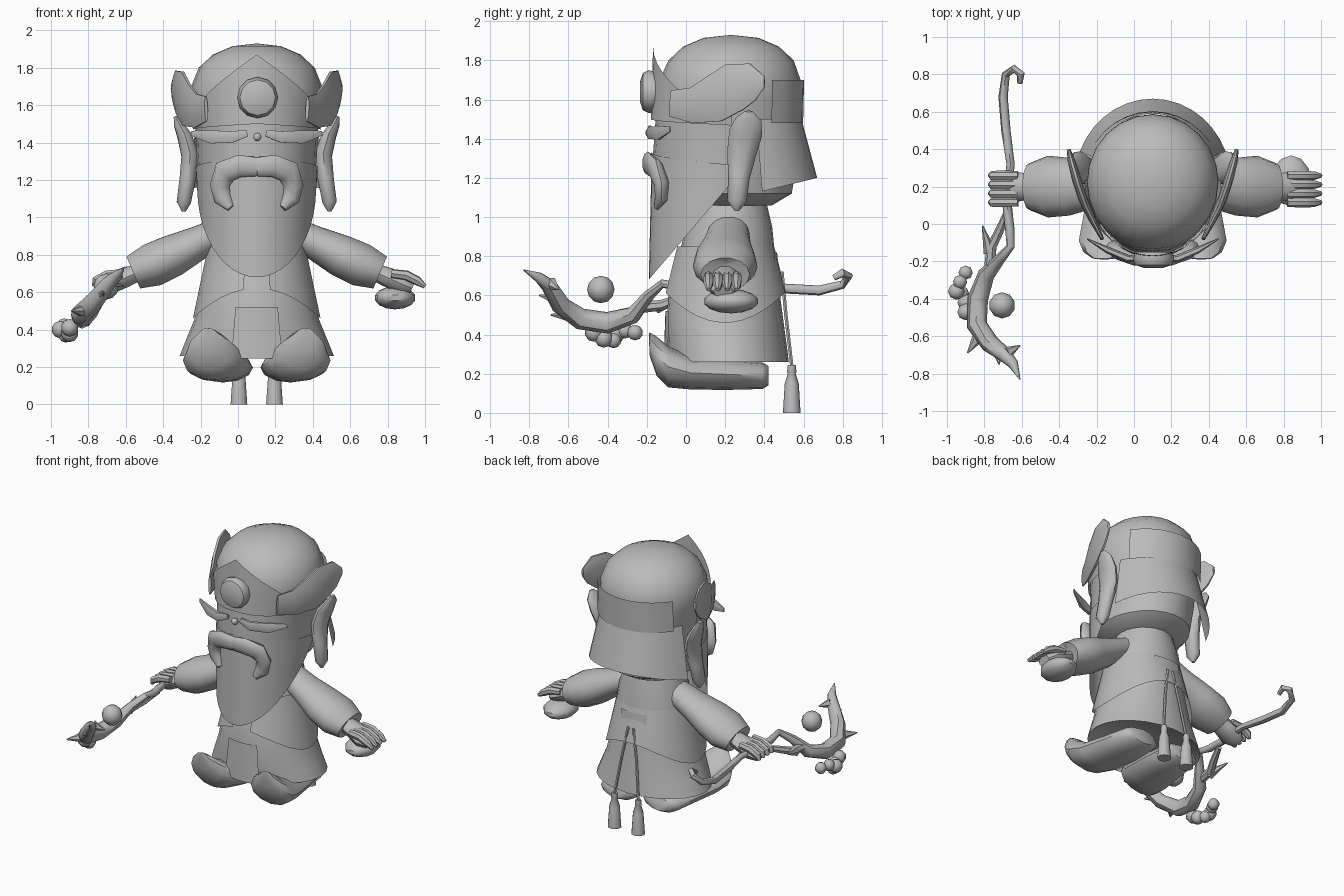
import bpy, bmesh, math
from mathutils import Vector

CX = 0.1  # the figure's symmetry plane
mat = bpy.data.materials.new("plain_grey")
mat.diffuse_color = (0.5, 0.5, 0.5, 1)


def finish(name, rings, wrap=True, caps=True):
    """Skin a list of point rings into one object."""
    bm = bmesh.new()
    vs = [[bm.verts.new(p) for p in r] for r in rings]
    n = len(vs[0])
    for a, b in zip(vs, vs[1:]):
        for i in range(n if wrap else n - 1):
            j = (i + 1) % n
            bm.faces.new((a[i], a[j], b[j], b[i]))
    if wrap and caps:
        bm.faces.new(vs[0])
        bm.faces.new(vs[-1])
    bmesh.ops.remove_doubles(bm, verts=bm.verts, dist=0.0005)
    bmesh.ops.recalc_face_normals(bm, faces=bm.faces)
    me = bpy.data.meshes.new(name)
    bm.to_mesh(me)
    bm.free()
    me.materials.append(mat)
    ob = bpy.data.objects.new(name, me)
    bpy.context.collection.objects.link(ob)
    return ob


def loft(name, keys, n=20, cx=CX):
    """Stacked ellipses: (z, x radius, y centre, y radius)."""
    return finish(name, [[(cx + rx * math.sin(2 * math.pi * i / n),
                           cy - ry * math.cos(2 * math.pi * i / n), z)
                          for i in range(n)] for z, rx, cy, ry in keys])


def tube(name, keys, up=(0, 0, 1), n=10, fixed=False):
    """Sweep an ellipse: (x, y, z, side radius[, up radius])."""
    pts = [Vector(k[:3]) for k in keys]
    rings = []
    for i, k in enumerate(keys):
        t = (pts[min(i + 1, len(pts) - 1)] - pts[max(i - 1, 0)]).normalized()
        s = Vector((1, 0, 0)) if fixed else t.cross(Vector(up)).normalized()
        u = Vector((0, 0, 1)) if fixed else s.cross(t)
        rings.append([pts[i] + s * k[3] * math.cos(2 * math.pi * j / n)
                      + u * k[-1] * math.sin(2 * math.pi * j / n) for j in range(n)])
    return finish(name, rings)


def shell(name, a0, a1, top, bot, rx, ry, cy=0.22, nu=20, nv=5):
    """Curved sheet round the figure; angle 0 is the front, in degrees."""
    rings = []
    for j in range(nv + 1):
        t = j / nv
        row = []
        for i in range(nu + 1):
            a = math.radians(a0 + (a1 - a0) * i / nu)
            z = top(a) * (1 - t) + bot(a) * t
            row.append((CX + (rx[0] * (1 - t) + rx[1] * t) * math.sin(a),
                        cy - (ry[0] * (1 - t) + ry[1] * t) * math.cos(a), z))
        rings.append(row)
    return finish(name, rings, wrap=False)


def ball(name, c, r, n=10):
    r = r if isinstance(r, tuple) else (r, r, r)
    m = n // 2 + 1
    return loft(name, [(c[2] - r[2] * math.cos(math.pi * i / m),
                        r[0] * math.sin(math.pi * i / m), c[1],
                        r[1] * math.sin(math.pi * i / m)) for i in range(m + 1)], n, c[0])


def sided(keys, s):
    return [(CX + s * k[0],) + tuple(k[1:]) for k in keys]


# head with domed cap
loft("head", [(1.93, 0, .23, 0), (1.915, .13, .23, .14), (1.87, .235, .23, .245),
              (1.8, .31, .23, .32), (1.7, .35, .225, .36), (1.6, .352, .22, .368),
              (1.5, .33, .215, .37), (1.3, .32, .2, .37), (1.12, .3, .19, .35),
              (1.06, .22, .2, .24), (1.05, 0, .2, 0)], 24)
# cap front, peaked above the forehead, and the band at the back
shell("crown_front", -92, 92, lambda a: max(1.87 - .26 * abs(a), 1.6),
      lambda a: 1.5 - .02 * abs(a), (.365, .34), (.388, .4))
shell("back_band", 125, 235, lambda a: 1.7, lambda a: 1.48,
      (.372, .372), (.383, .378), nu=10, nv=1)
shell("neck_drape", 112, 248, lambda a: 1.5, lambda a: 1.2 - .11 * (1 + math.cos(a)) ** 1.0,
      (.345, .42), (.37, .45), nu=14)
# beard and brow gem
shell("beard", -97, 97, lambda a: 1.33 - .04 * abs(a),
      lambda a: .68 + .48 * (1 - math.cos(a)), (.328, .318), (.395, .41), nu=24)
tube("forehead_disc", [(.105, -.15, 1.64, .1), (.105, -.19, 1.64, .11),
                       (.105, -.22, 1.64, .095), (.105, -.235, 1.64, .05)], n=12)
ball("brow_gem", (.103, -.185, 1.43), .023)

# robe, overcoat and front panel
loft("robe", [(1.12, .17, .22, .18), (.95, .235, .22, .22), (.75, .27, .205, .255),
              (.6, .3, .195, .285), (.45, .335, .2, .3), (.34, .38, .21, .305),
              (.26, .412, .22, .305), (.28, .38, .22, .28), (.32, 0, .22, 0)], 24)
shell("overcoat", 12, 348, lambda a: .85, lambda a: .46 + .16 * math.cos(a) ** 2,
      (.26, .342), (.25, .31), cy=.2, nu=32)
shell("front_panel", -20, 20, lambda a: .52, lambda a: .245,
      (.33, .4), (.315, .325), cy=.21, nu=6, nv=3)
shell("back_knot", 160, 200, lambda a: .82, lambda a: .63,
      (.3, .3), (.265, .285), cy=.2, nu=4, nv=2)

for s, tag in ((1, "right"), (-1, "left")):
    # long ears
    tube(tag + "_ear", sided([
        (.39, .26, 1.03, .01, .01), (.39, .26, 1.08, .05, .04), (.37, .27, 1.2, .055, .045),
        (.355, .285, 1.33, .075, .05), (.385, .305, 1.43, .085, .04),
        (.42, .32, 1.5, .065, .025), (.435, .32, 1.54, .02, .01)], s), up=(1, 0, 0))
    # upswept cap wings
    tube(tag + "_cap_wing", sided([
        (.27, -.08, 1.58, .01, .07), (.325, .03, 1.57, .02, .095), (.375, .14, 1.6, .025, .125),
        (.41, .25, 1.665, .025, .13), (.435, .34, 1.69, .02, .1), (.45, .4, 1.69, .01, .03)], s))
    tube(tag + "_eyebrow", sided([
        (.05, -.185, 1.45, .012, .02), (.13, -.185, 1.43, .02, .035),
        (.24, -.14, 1.43, .018, .04), (.35, -.08, 1.45, .004, .015)], s), n=6)
    tube(tag + "_moustache", sided([
        (0, -.19, 1.27, .05, .02), (.09, -.195, 1.275, .06, .03), (.17, -.155, 1.245, .065, .04),
        (.195, -.125, 1.17, .055, .04), (.18, -.125, 1.1, .05, .035),
        (.14, -.15, 1.05, .02, .015)], s), up=(0, 1, 0))
    # wide sleeves and hands
    tube(tag + "_sleeve", sided([
        (.14, .22, .95, .1, .075), (.3, .21, .87, .12, .09), (.45, .2, .795, .155, .115),
        (.56, .2, .745, .165, .12), (.66, .2, .705, .125, .095), (.63, .2, .715, .07, .05)], s), n=14)
    tube(tag + "_palm", sided([
        (.6, .2, .72, .06, .045), (.7, .2, .68, .075, .055), (.78, .19, .645, .085, .055),
        (.83, .19, .62, .05, .035)], s))
    reach = .9 if s > 0 else .87
    for i in range(4):
        y = .115 + .048 * i
        tube(f"{tag}_finger_{i}", sided([
            (.72, y, .7, .024), (.8, y, .69, .027), (.86, y, .66, .025),
            (reach, y, .63, .012)], s), n=7)
    # upturned boots
    tube(tag + "_boot", sided([
        (.17, .42, .19, .1, .05), (.17, .39, .19, .14, .068), (.18, .2, .197, .16, .08),
        (.2, .02, .205, .175, .085), (.23, -.09, .235, .165, .105), (.25, -.15, .29, .12, .1),
        (.26, -.185, .35, .06, .06), (.26, -.19, .395, .01, .01)], s), n=12, fixed=True)
    # hanging cords with tassels
    tube(tag + "_cord", sided([(.02, .49, .72, .01), (.06, .51, .5, .01),
                               (.095, .54, .24, .01)], s), up=(0, 1, 0), n=6)
    loft(tag + "_tassel", [(0, .047, .54, .045), (.15, .036, .54, .036), (.2, .02, .54, .02),
                           (.21, .024, .54, .024), (.245, .02, .54, .02)], 10, CX + s * .095)
ball("right_fist", (.84, .23, .57), (.11, .14, .062), 12)

# gnarled staff with curled tail
tube("staff", [
    (-.61, .755, .69, .015), (-.605, .8, .715, .022), (-.64, .83, .7, .022), (-.685, .8, .655, .022),
    (-.70, .68, .625, .025), (-.685, .5, .635, .025), (-.66, .32, .65, .022), (-.68, .12, .65, .025),
    (-.665, -.02, .64, .025), (-.66, -.12, .66, .022), (-.72, -.19, .6, .03),
    (-.79, -.27, .5, .045), (-.835, -.4, .46, .055), (-.84, -.54, .48, .055),
    (-.77, -.64, .55, .05), (-.69, -.7, .65, .04), (-.645, -.75, .69, .028), (-.61, -.83, .73, .003)], n=8)
tube("staff_loop", [(-.68, .06, .62, .018), (-.72, -.04, .58, .025), (-.76, -.12, .55, .028),
                    (-.77, -.22, .54, .03)], n=7)
for i, (a, b) in enumerate((((-.77, -.15, .54), (-.81, -.01, .58)),
                            ((-.83, -.6, .5), (-.89, -.69, .5)),
                            ((-.74, -.65, .58), (-.72, -.75, .6)),
                            ((-.68, -.69, .66), (-.61, -.65, .63)))):
    tube(f"staff_thorn_{i}", [a + (.035,), b + (.004,)], n=6)
# berries and floating orb at the staff head
for i, c in enumerate(((-.9, -.26, .41), (-.95, -.36, .4), (-.92, -.37, .37), (-.9, -.47, .41),
                       (-.93, -.31, .42), (-.9, -.42, .38))):
    ball(f"berry_{i}", c, .047 if i % 2 else .04, 8)
ball("floating_orb", (-.705, -.435, .63), .07, 10)

for ob in bpy.context.scene.objects:
    ob.select_set(True)
    bpy.context.view_layer.objects.active = ob
bpy.ops.object.shade_smooth_by_angle(angle=math.radians(45))
